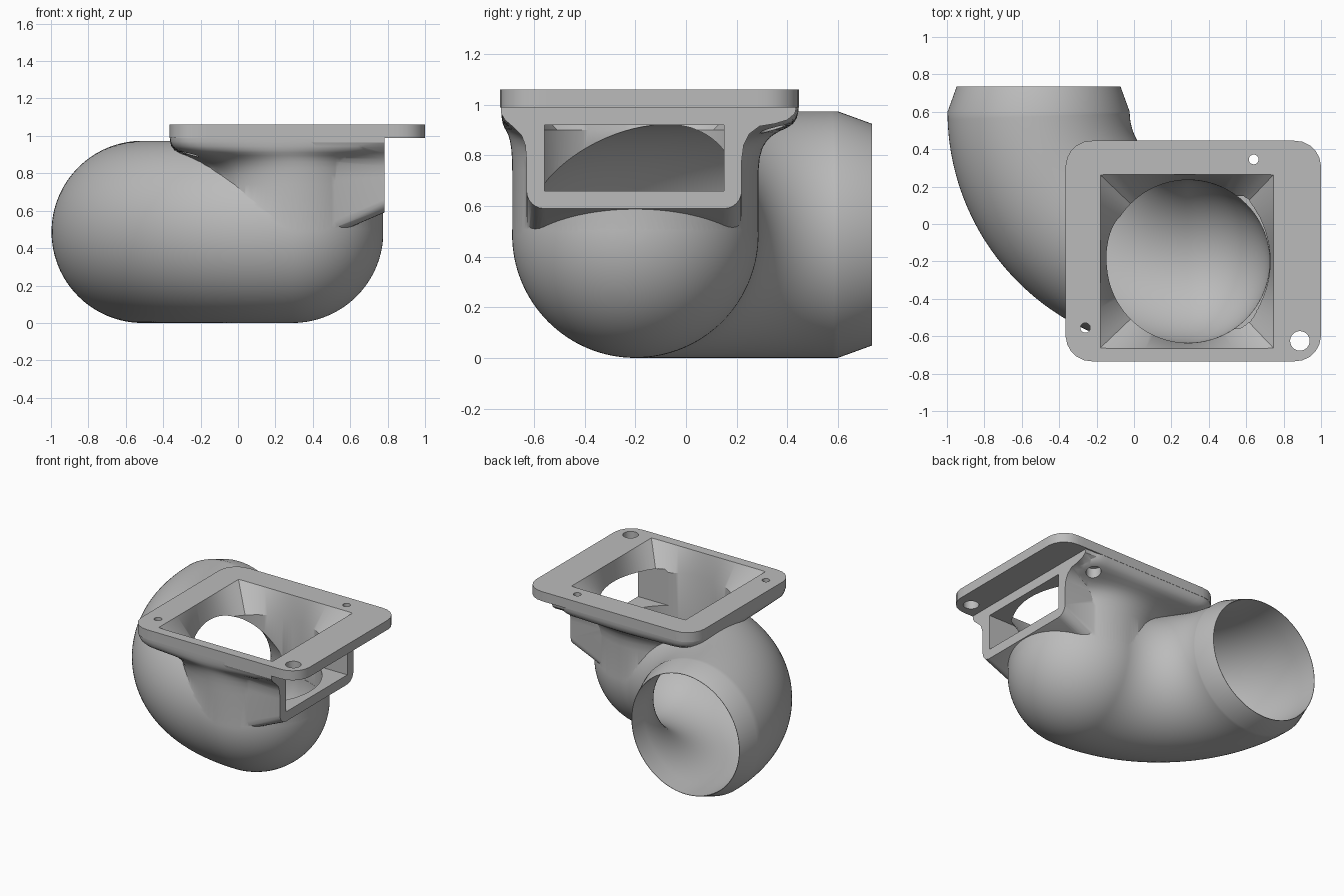
import bpy, bmesh, math
from mathutils import Vector

if "Cube" in bpy.data.objects:
    bpy.data.objects.remove(bpy.data.objects["Cube"])

N = 128
C = (0.29, -0.2)          # chamber axis
ZC = 0.487                # pipe centre height
ANG = [2 * math.pi * i / N for i in range(N)]

grey = bpy.data.materials.new("plain grey")
grey.diffuse_color = (0.5, 0.5, 0.5, 1)
grey.use_nodes = True
grey.node_tree.nodes["Principled BSDF"].inputs["Base Color"].default_value = grey.diffuse_color


def loft(name, rings):
    """Skin a list of equal-length closed rings and cap both ends."""
    bm = bmesh.new()
    vs = [[bm.verts.new(p) for p in r] for r in rings]
    n = len(rings[0])
    for a, b in zip(vs, vs[1:]):
        for i in range(n):
            j = (i + 1) % n
            bm.faces.new((a[i], a[j], b[j], b[i]))
    bm.faces.new(vs[0][::-1])
    bm.faces.new(vs[-1])
    bmesh.ops.recalc_face_normals(bm, faces=bm.faces)
    me = bpy.data.meshes.new(name)
    bm.to_mesh(me)
    bm.free()
    me.materials.append(grey)
    ob = bpy.data.objects.new(name, me)
    bpy.context.collection.objects.link(ob)
    return ob


def circle(r, c=C):
    return [(c[0] + r * math.cos(a), c[1] + r * math.sin(a)) for a in ANG]


def rounded_rect(x0, x1, y0, y1, rad):
    """Rounded rectangle sampled along rays from its centre."""
    cx, cy, hx, hy = (x0 + x1) / 2, (y0 + y1) / 2, (x1 - x0) / 2, (y1 - y0) / 2
    out = []
    for a in ANG:
        c, s = math.cos(a), math.sin(a)
        lo, hi = 0.0, 2.0
        for _ in range(40):
            m = (lo + hi) / 2
            qx, qy = abs(m * c) - hx + rad, abs(m * s) - hy + rad
            d = math.hypot(max(qx, 0), max(qy, 0)) + min(max(qx, qy), 0) - rad
            lo, hi = (m, hi) if d < 0 else (lo, m)
        out.append((cx + lo * c, cy + lo * s))
    return out


def at(ring, z):
    return [(x, y, z) for x, y in ring]


def mix(a, b, t):
    return [(p[0] + (q[0] - p[0]) * t, p[1] + (q[1] - p[1]) * t) for p, q in zip(a, b)]


def elbow(name, r, outlet):
    """Quarter-bend pipe: outlet rings along +y, hemispherical end along +x."""
    def ring(pos, side, rad):
        return [Vector(pos) + Vector(side) * (rad * math.cos(a))
                + Vector((0, 0, rad * math.sin(a))) for a in ANG]
    rings = [ring((-0.51, y, ZC), (1, 0, 0), rr) for y, rr in outlet]
    for i in range(49):
        t = math.pi / 2 * i / 48
        c, s = math.cos(t), math.sin(t)
        rings.append(ring((0.29 - 0.8 * c, 0.6 - 0.8 * s, ZC), (c, s, 0), r))
    for i in range(1, 32):
        t = math.pi / 2 * i / 32
        rings.append(ring((0.29 + r * math.sin(t), -0.2, ZC), (0, 1, 0), r * math.cos(t)))
    return loft(name, rings)


def boolean(ob, other, op):
    m = ob.modifiers.new(op, 'BOOLEAN')
    m.operation, m.object, m.solver = op, other, 'EXACT'
    bpy.context.view_layer.objects.active = ob
    bpy.ops.object.modifier_apply(modifier=m.name)
    bpy.data.objects.remove(other)


# outer elbow with tapered outlet lip
body = elbow("duct_body", 0.487, [(0.735, 0.438)])

# upright neck flaring into the skirt below the flange
skirt = rounded_rect(-0.365, 0.78, -0.73, 0.445, 0.14)
neck = [at(circle(0.3), 0.3), at(circle(0.4865), ZC), at(circle(0.4865), 0.74)]
for z, t in [(0.79, 0.03), (0.83, 0.1), (0.86, 0.22), (0.88, 0.36), (0.895, 0.52),
             (0.91, 0.72), (0.925, 0.86), (0.945, 0.95), (0.97, 0.99), (1.0, 1)]:
    neck.append(at(mix(circle(0.4865), skirt, t), z))
neck.append(at(skirt, 1.03))
boolean(body, loft("neck", neck), 'UNION')


# side port: flared section swept to the right, underside sloping
def port_ring(x, bottom):
    left = [(-0.73, 1.02), (-0.73, 0.965), (-0.715, 0.94), (-0.68, 0.91),
            (-0.65, 0.88), (-0.635, 0.84), (-0.63, 0.78)]
    right = [(0.22, 0.78), (0.228, 0.84), (0.25, 0.885), (0.29, 0.915),
             (0.35, 0.925), (0.4, 0.94), (0.43, 0.965), (0.443, 1.02)]
    def corner(cy, a0):
        return [(cy + 0.07 * math.cos(a0 + i * math.pi / 12),
                 bottom + 0.07 + 0.07 * math.sin(a0 + i * math.pi / 12)) for i in range(7)]
    pts = left + corner(-0.56, math.pi) + corner(0.15, 1.5 * math.pi) + right
    return [(x, y, z) for y, z in pts]


boolean(body, loft("port", [port_ring(0.4, 0.425), port_ring(0.782, 0.59)]), 'UNION')

# flange plate
plate = rounded_rect(-0.366, 1.0, -0.735, 0.446, 0.14)
boolean(body, loft("flange", [at(plate, 0.99), at(plate, 1.06)]), 'UNION')

# hollow: pipe bore, then chamber with square-to-round funnel
boolean(body, elbow("bore", 0.435, [(0.8, 0.435)]), 'DIFFERENCE')
mouth = rounded_rect(-0.18, 0.745, -0.665, 0.265, 0.001)
hole = circle(0.4355)
boolean(body, loft("funnel", [at(circle(0.25), 0.35), at(hole, ZC), at(hole, 0.9),
                              at(mouth, 1.06), at(mouth, 1.1)]), 'DIFFERENCE')

# rectangular port opening
slot = [(-0.56, 0.66), (0.15, 0.66), (0.15, 0.92), (-0.56, 0.92)]
boolean(body, loft("slot", [[(x, y, z) for y, z in slot] for x in (0.4, 0.9)]), 'DIFFERENCE')

# screw holes with wider recesses underneath
for x, y, r, r2, z2 in [(0.64, 0.345, 0.026, 0.05, 0.96), (-0.26, -0.555, 0.026, 0.05, 0.96),
                        (0.887, -0.625, 0.052, 0.052, 0.9)]:
    boolean(body, loft("screw_hole", [at(circle(r2, (x, y)), 0.8), at(circle(r2, (x, y)), z2),
                                      at(circle(r, (x, y)), z2 + 0.002),
                                      at(circle(r, (x, y)), 1.1)]), 'DIFFERENCE')

# smooth shading with crisp edges
bpy.ops.object.select_all(action='DESELECT')
body.select_set(True)
bpy.context.view_layer.objects.active = body
bpy.ops.object.shade_smooth_by_angle(angle=math.radians(30))
